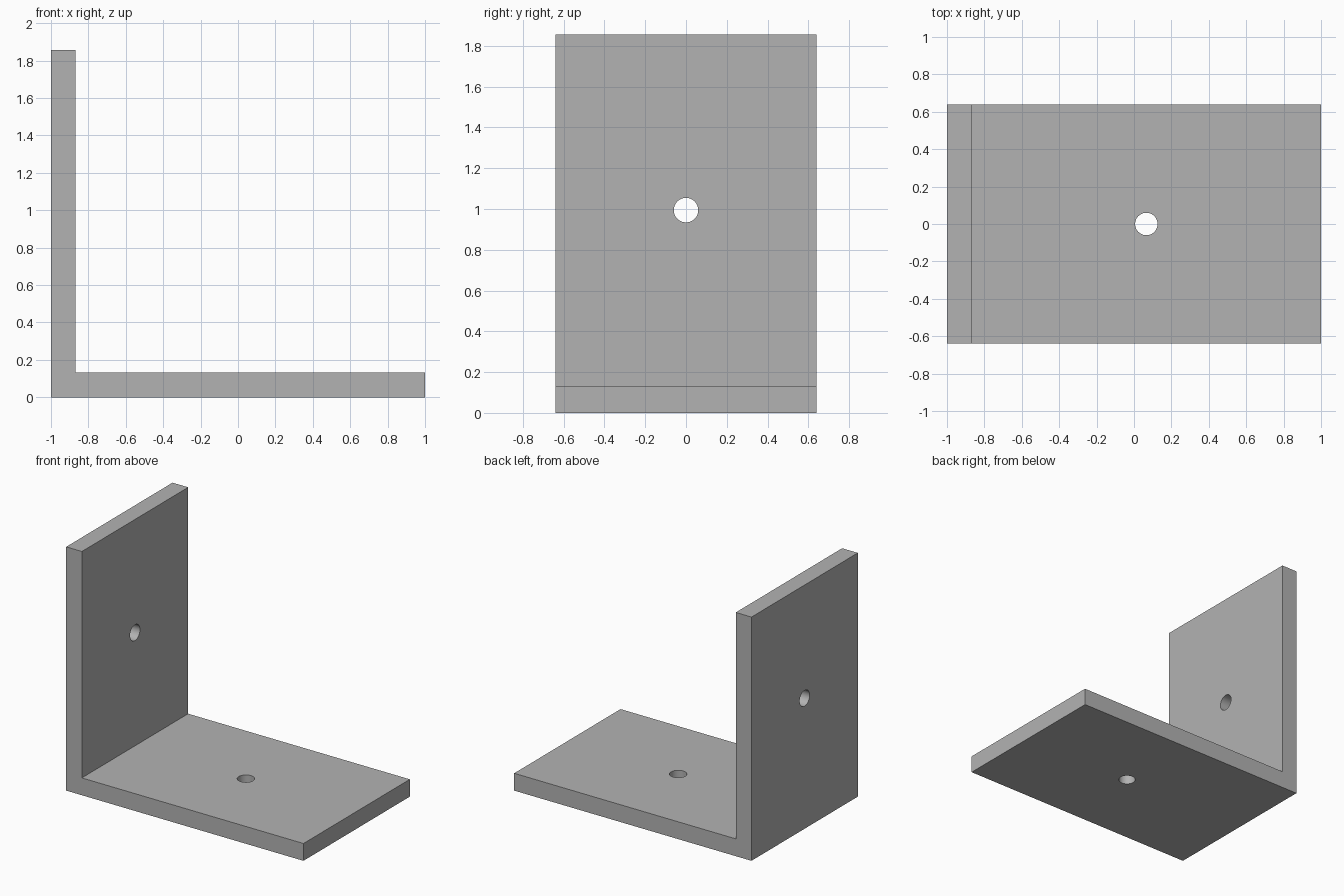
import bpy
import bmesh
import math

cube = bpy.data.objects.get("Cube")
if cube:
    bpy.data.objects.remove(cube, do_unlink=True)

HEIGHT, HALF_DEPTH, THICK, HOLE_R = 1.857, 0.64, 0.132, 0.06
INNER_X = -1 + THICK

# One flat grey
grey = bpy.data.materials.new("plain grey")
grey.use_nodes = True
colour = (0.45, 0.45, 0.45, 1)
grey.diffuse_color = colour
grey.node_tree.nodes["Principled BSDF"].inputs["Base Color"].default_value = colour

# L-shaped profile extruded along y
profile = [(-1, 0), (1, 0), (1, THICK), (INNER_X, THICK), (INNER_X, HEIGHT), (-1, HEIGHT)]
bm = bmesh.new()
face = bm.faces.new([bm.verts.new((x, -HALF_DEPTH, z)) for x, z in profile])
ext = bmesh.ops.extrude_face_region(bm, geom=[face])
verts = [v for v in ext["geom"] if isinstance(v, bmesh.types.BMVert)]
bmesh.ops.translate(bm, verts=verts, vec=(0, 2 * HALF_DEPTH, 0))
bmesh.ops.recalc_face_normals(bm, faces=bm.faces)
mesh = bpy.data.meshes.new("angle_bracket")
bm.to_mesh(mesh)
bm.free()
mesh.materials.append(grey)
bracket = bpy.data.objects.new("angle_bracket", mesh)
bpy.context.collection.objects.link(bracket)


def drill(name, location, rotation):
    """Cut a round hole centred in one plate."""
    bpy.ops.mesh.primitive_cylinder_add(vertices=48, radius=HOLE_R, depth=3 * THICK,
                                        location=location, rotation=rotation)
    cutter = bpy.context.object
    cutter.name = name
    cutter.hide_render = True
    cutter.data.materials.append(grey)
    mod = bracket.modifiers.new(name, 'BOOLEAN')
    mod.operation = 'DIFFERENCE'
    mod.solver = 'EXACT'
    mod.object = cutter
    bpy.ops.object.select_all(action='DESELECT')
    bracket.select_set(True)
    bpy.context.view_layer.objects.active = bracket
    bpy.ops.object.modifier_apply(modifier=name)
    bpy.data.objects.remove(cutter, do_unlink=True)


# Screw holes, each midway along the exposed part of its plate
drill("base_hole", ((INNER_X + 1) / 2, 0, THICK / 2), (0, 0, 0))
drill("wall_hole", (-1 + THICK / 2, 0, (THICK + HEIGHT) / 2), (0, math.pi / 2, 0))

bpy.ops.object.shade_smooth_by_angle(angle=math.radians(30))
